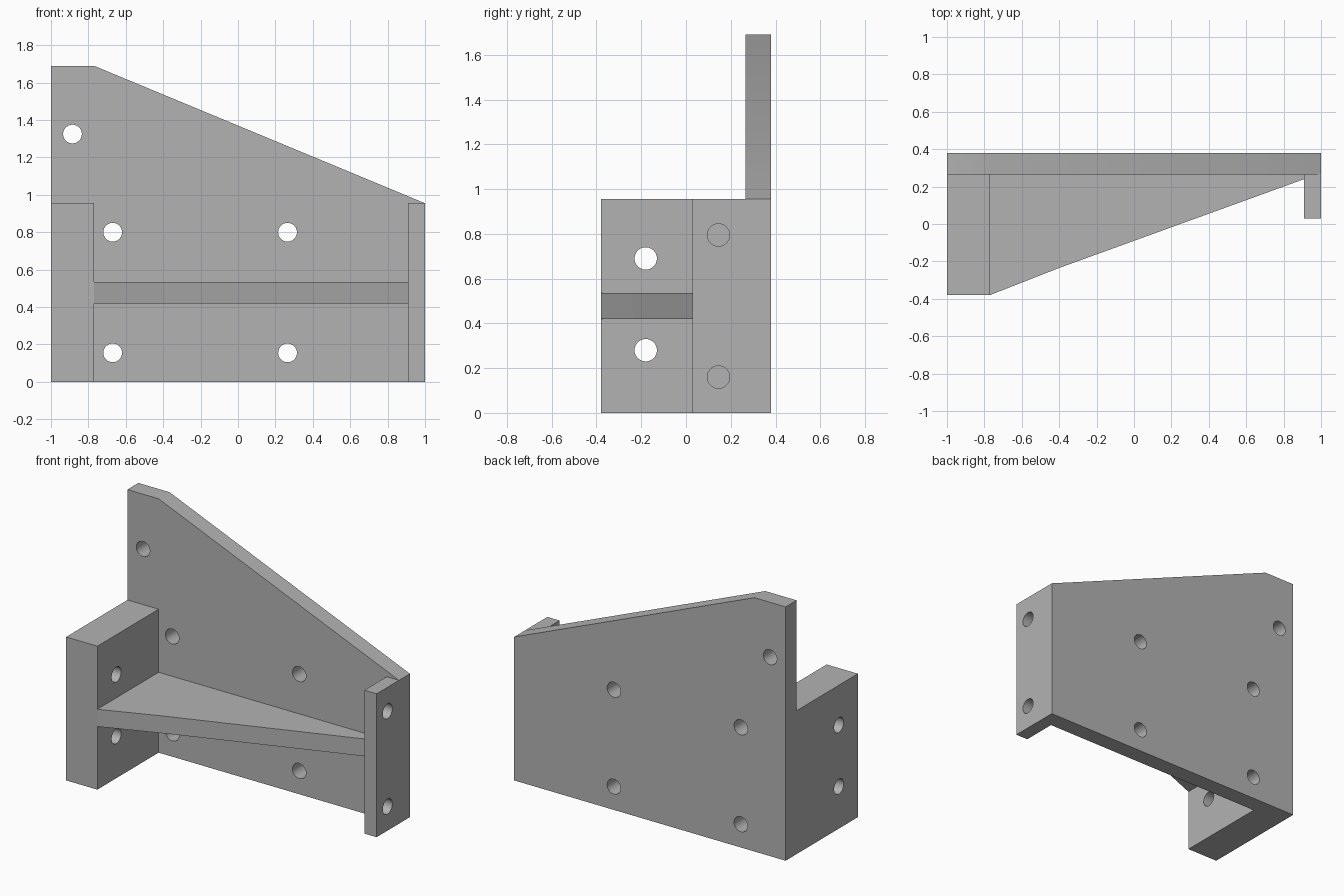
import bpy
import bmesh
import math
from mathutils import Matrix, Vector

cube = bpy.data.objects.get("Cube")
if cube:
    bpy.data.objects.remove(cube, do_unlink=True)

# One plain grey for the whole bracket
GREY = (0.45, 0.45, 0.45, 1.0)
grey = bpy.data.materials.new("plain grey")
grey.use_nodes = True
grey.diffuse_color = GREY
grey.node_tree.nodes["Principled BSDF"].inputs["Base Color"].default_value = GREY

HOLE_RADIUS = 0.05
BACK, FRONT, PLATE_FACE = 0.38, -0.38, 0.265
INNER_LEFT, INNER_RIGHT = -0.77, 0.91
LOW_TOP = 0.955


def to_object(name, bm):
    bmesh.ops.recalc_face_normals(bm, faces=bm.faces)
    mesh = bpy.data.meshes.new(name)
    bm.to_mesh(mesh)
    bm.free()
    mesh.materials.append(grey)
    obj = bpy.data.objects.new(name, mesh)
    bpy.context.collection.objects.link(obj)
    return obj


def prism(name, outline, direction):
    """Extrude a flat outline of 3D points along a direction."""
    bm = bmesh.new()
    face = bm.faces.new([bm.verts.new(p) for p in outline])
    made = bmesh.ops.extrude_face_region(bm, geom=[face], use_keep_orig=True)
    verts = [v for v in made["geom"] if isinstance(v, bmesh.types.BMVert)]
    bmesh.ops.translate(bm, verts=verts, vec=Vector(direction))
    return to_object(name, bm)


def slab(name, x0, x1, y0, y1, z0, z1):
    outline = [(x0, y0, z0), (x1, y0, z0), (x1, y1, z0), (x0, y1, z0)]
    return prism(name, outline, (0, 0, z1 - z0))


def drill(obj, centres, axis):
    """Cut round through holes along the x or y axis."""
    turn = Matrix.Rotation(math.pi / 2, 4, "Y" if axis == "X" else "X")
    bm = bmesh.new()
    for centre in centres:
        bmesh.ops.create_cone(bm, cap_ends=True, segments=48, radius1=HOLE_RADIUS,
                              radius2=HOLE_RADIUS, depth=0.5,
                              matrix=Matrix.Translation(centre) @ turn)
    cutter = to_object("hole_cutter", bm)
    cutter.hide_render = True
    cut = obj.modifiers.new("holes", "BOOLEAN")
    cut.operation, cut.solver, cut.object = "DIFFERENCE", "EXACT", cutter
    bpy.ops.object.select_all(action="DESELECT")
    bpy.context.view_layer.objects.active = obj
    obj.select_set(True)
    bpy.ops.object.modifier_apply(modifier=cut.name)
    bpy.data.objects.remove(cutter, do_unlink=True)
    bpy.ops.object.shade_smooth_by_angle(angle=math.radians(30))


# Back plate with a sloping top edge
profile = [(-1, 0), (1, 0), (1, LOW_TOP), (INNER_LEFT, 1.69), (-1, 1.69)]
back_plate = prism("back_plate", [(x, PLATE_FACE, z) for x, z in profile],
                   (0, BACK - PLATE_FACE, 0))
plate_holes = [(x, BACK, z) for x in (-0.67, 0.265) for z in (0.155, 0.8)]
drill(back_plate, plate_holes + [(-0.885, BACK, 1.325)], "Y")

# Thick side block
side_block = slab("side_block", -1, INNER_LEFT, FRONT, PLATE_FACE, 0, LOW_TOP)
drill(side_block, [(-0.885, -0.18, z) for z in (0.28, 0.69)], "X")

# Thin end flange
end_flange = slab("end_flange", INNER_RIGHT, 1, 0.03, PLATE_FACE, 0, LOW_TOP)
drill(end_flange, [(0.955, 0.145, z) for z in (0.16, 0.795)], "X")

# Tapered stiffening rib between block and flange
plan = [(INNER_LEFT, FRONT), (-0.4, -0.235), (INNER_RIGHT, 0.24),
        (INNER_RIGHT, PLATE_FACE), (INNER_LEFT, PLATE_FACE)]
prism("stiffening_rib", [(x, y, 0.42) for x, y in plan], (0, 0, 0.115))
